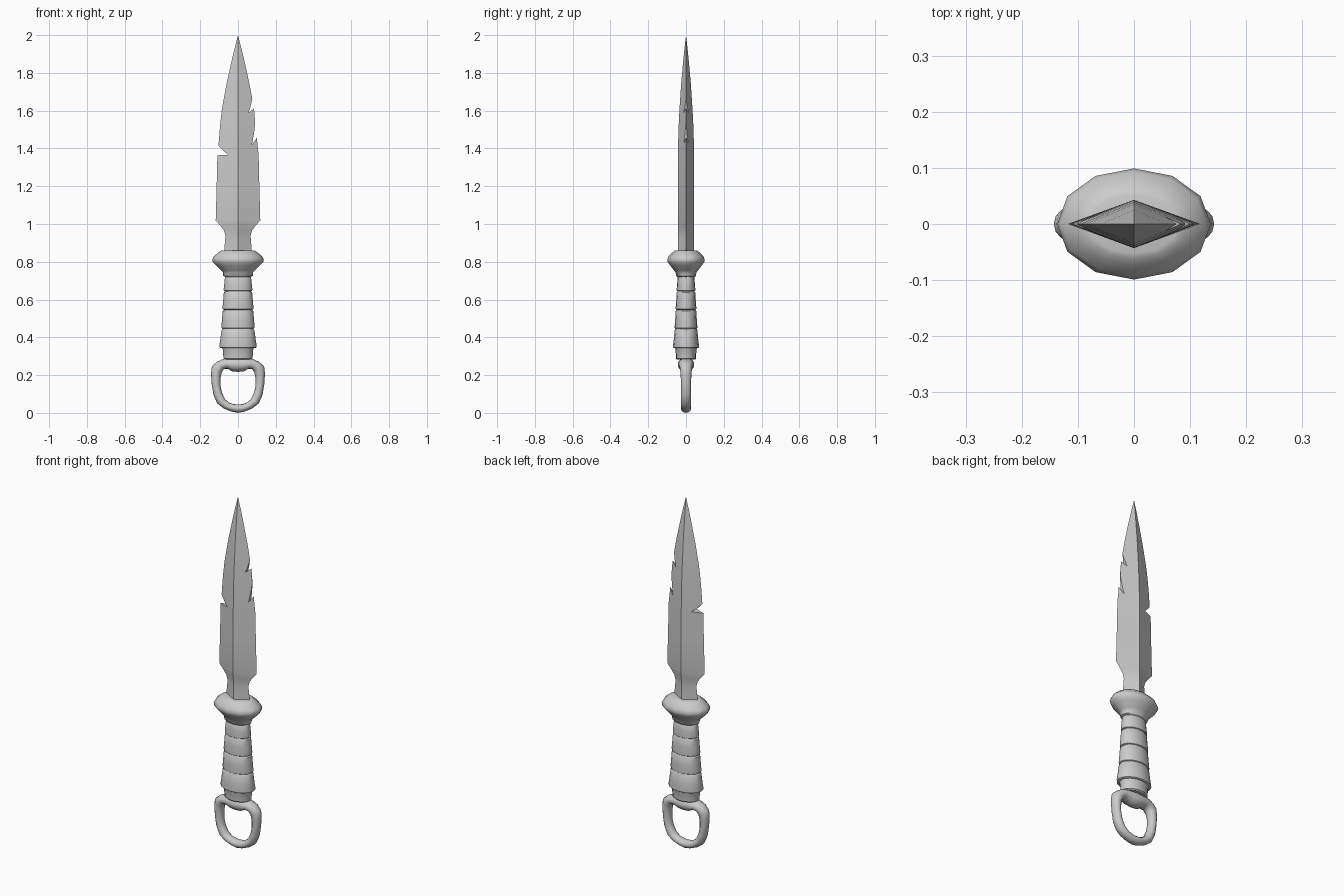
import bpy, bmesh
from math import cos, sin, pi

if "Cube" in bpy.data.objects:
    bpy.data.objects.remove(bpy.data.objects["Cube"])


def finish(bm, name, angle=30):
    bmesh.ops.remove_doubles(bm, verts=bm.verts, dist=1e-5)
    bmesh.ops.recalc_face_normals(bm, faces=bm.faces)
    me = bpy.data.meshes.new(name)
    bm.to_mesh(me)
    bm.free()
    ob = bpy.data.objects.new(name, me)
    bpy.context.collection.objects.link(ob)
    smooth(ob, angle)
    return ob


def smooth(ob, angle):
    bpy.ops.object.select_all(action='DESELECT')
    ob.select_set(True)
    bpy.context.view_layer.objects.active = ob
    bpy.ops.object.shade_smooth_by_angle(angle=angle * pi / 180)


def skin(rings, closed=False):
    """Bridge successive rings of points; cap the ends unless closed."""
    bm = bmesh.new()
    vs = [[bm.verts.new(p) for p in r] for r in rings]
    n = len(vs[0])
    for i in range(len(vs) if closed else len(vs) - 1):
        a, b = vs[i], vs[(i + 1) % len(vs)]
        for j in range(n):
            k = (j + 1) % n
            bm.faces.new((a[j], a[k], b[k], b[j]))
    if not closed:
        bm.faces.new(vs[0][::-1])
        bm.faces.new(vs[-1])
    return bm


def lathe(name, profile, sides, angle=35):
    """Stack of elliptical sections: (z, x radius, y radius)."""
    return finish(skin([[(rx * cos(2 * pi * j / sides), ry * sin(2 * pi * j / sides), z)
                         for j in range(sides)] for z, rx, ry in profile]), name, angle)


# Blade: diamond sections (z, half width, half thickness)
sections = [(.84, .073, .042), (.88, .072, .042), (.91, .068, .042), (.94, .067, .042),
            (.965, .074, .042), (.985, .088, .043), (1.02, .118, .043), (1.2, .113, .043),
            (1.37, .109, .043), (1.42, .103, .042), (1.52, .095, .039), (1.6, .086, .035),
            (1.66, .076, .031), (1.75, .059, .025), (1.85, .037, .016), (1.93, .018, .008)]
rings = [[(w, 0, z), (0, t, z), (-w, 0, z), (0, -t, z)] for z, w, t in sections]
bm = skin(rings)
tip = bmesh.ops.pointmerge
bm.verts.ensure_lookup_table()
apex = bm.verts.new((0, 0, 2))
cap = next(f for f in bm.faces if all(v.co.z > 1.92 for v in f.verts))
edge = list(cap.verts)
bm.faces.remove(cap)
for a, b in zip(edge, edge[1:] + edge[:1]):
    bm.faces.new((a, b, apex))
blade = finish(bm, "blade", 25)

# Battle nicks cut into both edges, as (x, z) outlines
nicks = [[(-.16, 1.363), (-.05, 1.365), (-.075, 1.385), (-.103, 1.415), (-.16, 1.45)],
         [(.076, 1.662), (.066, 1.62), (.055, 1.588), (.085, 1.612), (.14, 1.63), (.14, 1.662)],
         [(.085, 1.612), (.091, 1.53), (.085, 1.48), (.074, 1.42), (.102, 1.46), (.15, 1.49), (.15, 1.61)]]
for pts in nicks:
    cutter = finish(skin([[(x, y, z) for x, z in pts] for y in (-.1, .1)]), "nick_cutter")
    cutter.hide_render = True
    mod = blade.modifiers.new("nick", 'BOOLEAN')
    mod.operation, mod.solver, mod.object = 'DIFFERENCE', 'EXACT', cutter
    bpy.context.view_layer.objects.active = blade
    bpy.ops.object.modifier_apply(modifier=mod.name)
    bpy.data.objects.remove(cutter)
smooth(blade, 25)

# Guard
lathe("guard", [(.72, .066, .046), (.725, .078, .053), (.745, .08, .055), (.752, .088, .062),
                (.78, .116, .083), (.797, .133, .096), (.812, .137, .099), (.828, .129, .093),
                (.848, .105, .073), (.858, .092, .062), (.861, .08, .052)], 12, 50)

# Grip: four flared wraps with a narrow groove between each
bands = [(.725, .643, .069, .076), (.643, .545, .075, .082),
         (.545, .445, .081, .088), (.445, .342, .087, .099)]
prof = []
for top, bot, r0, r1 in bands:
    h = top - bot
    prof += [(top, r0 - .006), (top - .006, r0), (top - h * .5, (r0 + r1) / 2),
             (bot + .012, r1), (bot + .004, r1 - .001), (bot + .001, r1 - .007)]
prof.reverse()
lathe("grip", [(z, r, r * (.7 - .06 * (z - .34) / .4)) for z, r in prof], 16)

# Pommel collar
lathe("pommel_collar", [(.282, .068, .047), (.288, .077, .053), (.333, .08, .055),
                        (.342, .084, .058), (.35, .084, .058)], 16)

# Pommel ring: (outer x, z, inner x, z, half depth), half loop mirrored
half = [(0, .295, 0, .217, .044), (.04, .293, .03, .22, .043), (.078, .286, .055, .233, .039),
        (.112, .27, .075, .232, .035), (.138, .247, .087, .212, .031), (.143, .21, .093, .18, .028),
        (.139, .15, .093, .145, .027), (.13, .095, .085, .108, .027), (.11, .05, .068, .072, .027),
        (.075, .023, .045, .053, .027), (.035, .007, .02, .046, .027), (0, 0, 0, .045, .027)]
stations = half + [(-a, b, -c, d, e) for a, b, c, d, e in half[-2:0:-1]]
loops = []
for ox, oz, ix, iz, d in stations:
    loop = []
    for j in range(12):
        c, s = cos(2 * pi * j / 12), sin(2 * pi * j / 12)
        loop.append(((ox + ix) / 2 + (ox - ix) / 2 * c, d * s, (oz + iz) / 2 + (oz - iz) / 2 * c))
    loops.append(loop)
finish(skin(loops, closed=True), "pommel_ring", 60)
